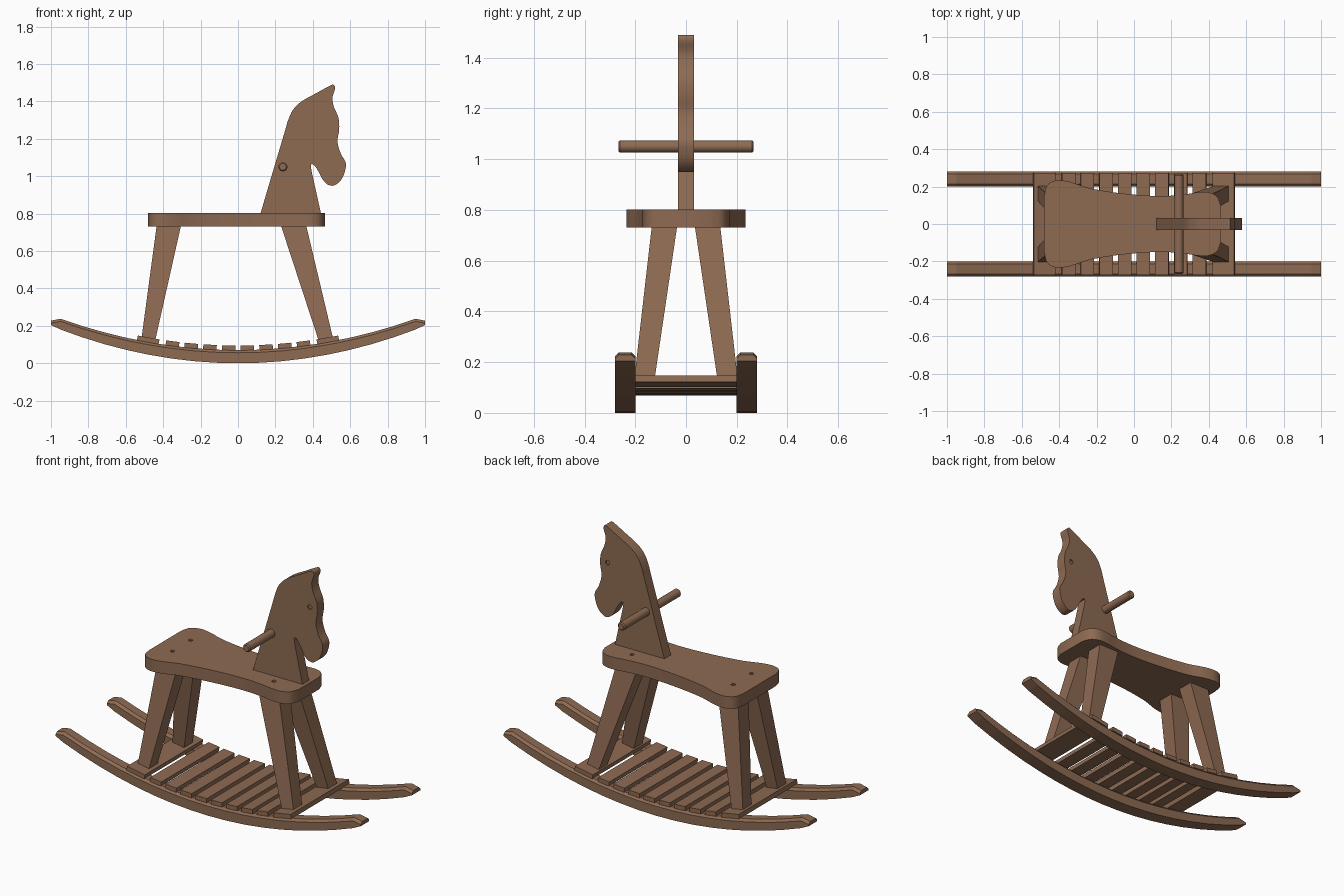
import bpy, bmesh, math
from mathutils import Vector, Matrix

if "Cube" in bpy.data.objects:
    bpy.data.objects.remove(bpy.data.objects["Cube"])

wood = bpy.data.materials.new("brown wood")
wood.diffuse_color = (0.27, 0.145, 0.085, 1)
wood.use_nodes = True
wood.node_tree.nodes["Principled BSDF"].inputs["Base Color"].default_value = wood.diffuse_color


def finish(name, bm, smooth=False):
    bmesh.ops.recalc_face_normals(bm, faces=bm.faces[:])
    me = bpy.data.meshes.new(name)
    bm.to_mesh(me)
    bm.free()
    me.materials.append(wood)
    ob = bpy.data.objects.new(name, me)
    bpy.context.collection.objects.link(ob)
    if smooth:
        bpy.ops.object.select_all(action='DESELECT')
        ob.select_set(True)
        bpy.context.view_layer.objects.active = ob
        bpy.ops.object.shade_smooth_by_angle(angle=math.radians(30))
    return ob


def loft(name, rings, smooth=False):
    """Skin a list of equal-length point rings and cap both ends."""
    bm = bmesh.new()
    vs = [[bm.verts.new(p) for p in r] for r in rings]
    n = len(vs[0])
    for a, b in zip(vs, vs[1:]):
        for i in range(n):
            j = (i + 1) % n
            bm.faces.new((a[i], a[j], b[j], b[i]))
    bm.faces.new(vs[0])
    bm.faces.new(vs[-1])
    return finish(name, bm, smooth)


def spline(pts, steps=4):
    """Open Catmull-Rom curve through 2D points."""
    p = [Vector(q) for q in pts]
    p = [2 * p[0] - p[1]] + p + [2 * p[-1] - p[-2]]
    out = []
    for a, b, c, d in zip(p, p[1:], p[2:], p[3:]):
        for k in range(steps):
            t = k / steps
            out.append(0.5 * (2 * b + (c - a) * t + (2 * a - 5 * b + 4 * c - d) * t * t
                              + (3 * b - a - 3 * c + d) * t ** 3))
    return out + [p[-2]]


def drill(ob, places, radius, axis):
    """Cut shallow round recesses."""
    bm = bmesh.new()
    rot = Matrix.Rotation(math.pi / 2, 4, 'X') if axis == 'Y' else Matrix()
    for c in places:
        bmesh.ops.create_cone(bm, cap_ends=True, segments=20, radius1=radius, radius2=radius,
                              depth=0.02, matrix=Matrix.Translation(c) @ rot)
    cutter = finish("hole_cutter", bm)
    mod = ob.modifiers.new("holes", 'BOOLEAN')
    mod.operation, mod.object, mod.solver = 'DIFFERENCE', cutter, 'EXACT'
    bpy.context.view_layer.objects.active = ob
    bpy.ops.object.modifier_apply(modifier=mod.name)
    bpy.data.objects.remove(cutter)


def low(x): return 0.2 * x * x
def high(x): return 0.07 + 0.186 * x * x


# Rockers: curved beams with chamfered top edges and tapered tips
for side, label in ((-1, "near"), (1, "far")):
    stations = [(-1, 0.205, 0.228)]
    stations += [(x, low(x), high(x)) for x in (0.95 * (i / 8 - 1) for i in range(17))]
    stations += [(1, 0.205, 0.228)]
    rings = []
    for x, b, t in stations:
        c = min(0.014, (t - b) * 0.6)
        rings.append([(x, side * y, z) for y, z in
                      ((0.2, b), (0.28, b), (0.28, t - c), (0.266, t), (0.214, t), (0.2, t - c))])
    loft("rocker_" + label, rings)

# Slats following the rocker curve, with a wider board at each end
slats = [(s * (0.05 + 0.1 * i), 0.072) for s in (-1, 1) for i in range(4)]
slats += [(-0.48, 0.118), (0.48, 0.118)]
for x, w in slats:
    m = (Matrix.Translation((x, 0, high(x) + 0.012))
         @ Matrix.Rotation(-math.atan(0.372 * x), 4, 'Y')
         @ Matrix.Diagonal((w, 0.546, 0.026, 1)))
    bm = bmesh.new()
    bmesh.ops.create_cube(bm, size=1, matrix=m)
    finish("slat", bm)

# Legs: splayed, tapering to the feet
for s in (-1, 1):
    for name, (b0, b1), (t0, t1) in (("front_leg", (0.43, 0.51), (0.23, 0.365)),
                                     ("rear_leg", (-0.517, -0.442), (-0.435, -0.305))):
        loft(name, [[(x, s * y, z) for x, y in ((x0, y0), (x1, y0), (x1, y1), (x0, y1))]
                    for x0, x1, y0, y1, z in ((b0, b1, 0.125, 0.205, 0.125),
                                              (t0, t1, 0.035, 0.135, 0.735))])

# Seat: waisted plank
half = spline([(-0.48, 0.15), (-0.468, 0.2), (-0.44, 0.225), (-0.395, 0.234), (-0.33, 0.222),
               (-0.24, 0.192), (-0.1, 0.168), (0.05, 0.153), (0.17, 0.15), (0.27, 0.158),
               (0.34, 0.169), (0.4, 0.169), (0.445, 0.145), (0.465, 0.095)])
outline = [(p.x, p.y) for p in half] + [(p.x, -p.y) for p in reversed(half)]
seat = loft("seat", [[(x, y, z) for x, y in outline] for z in (0.73, 0.802)], True)
drill(seat, [(x, y, 0.804) for x in (-0.37, 0.295) for y in (-0.085, 0.085)], 0.012, 'Z')

# Head: flat cut-out with round eyes
profile = spline([(0.12, 0.8), (0.19, 1.037), (0.252, 1.245), (0.267, 1.297), (0.294, 1.355),
                  (0.34, 1.4), (0.42, 1.445), (0.49, 1.483), (0.511, 1.489), (0.519, 1.468),
                  (0.505, 1.42), (0.513, 1.37), (0.537, 1.313), (0.541, 1.25), (0.532, 1.185),
                  (0.55, 1.12), (0.576, 1.072), (0.571, 1.024), (0.551, 0.98), (0.513, 0.95),
                  (0.477, 0.957), (0.45, 0.987), (0.431, 1.024), (0.406, 1.06), (0.39, 1.06),
                  (0.395, 1.02), (0.41, 0.953), (0.444, 0.8)])
head = loft("head", [[(p.x, y, p.y) for p in profile] for y in (-0.031, 0.031)], True)
drill(head, [(0.492, y, 1.272) for y in (-0.034, 0.034)], 0.014, 'Y')

# Handle: round bar with eased ends
rings = []
for y, r in ((-0.266, 0.018), (-0.26, 0.024), (0.26, 0.024), (0.266, 0.018)):
    rings.append([(0.24 + r * math.cos(a), y, 1.05 + r * math.sin(a))
                  for a in (math.tau * i / 24 for i in range(24))])
loft("handle", rings, True)
